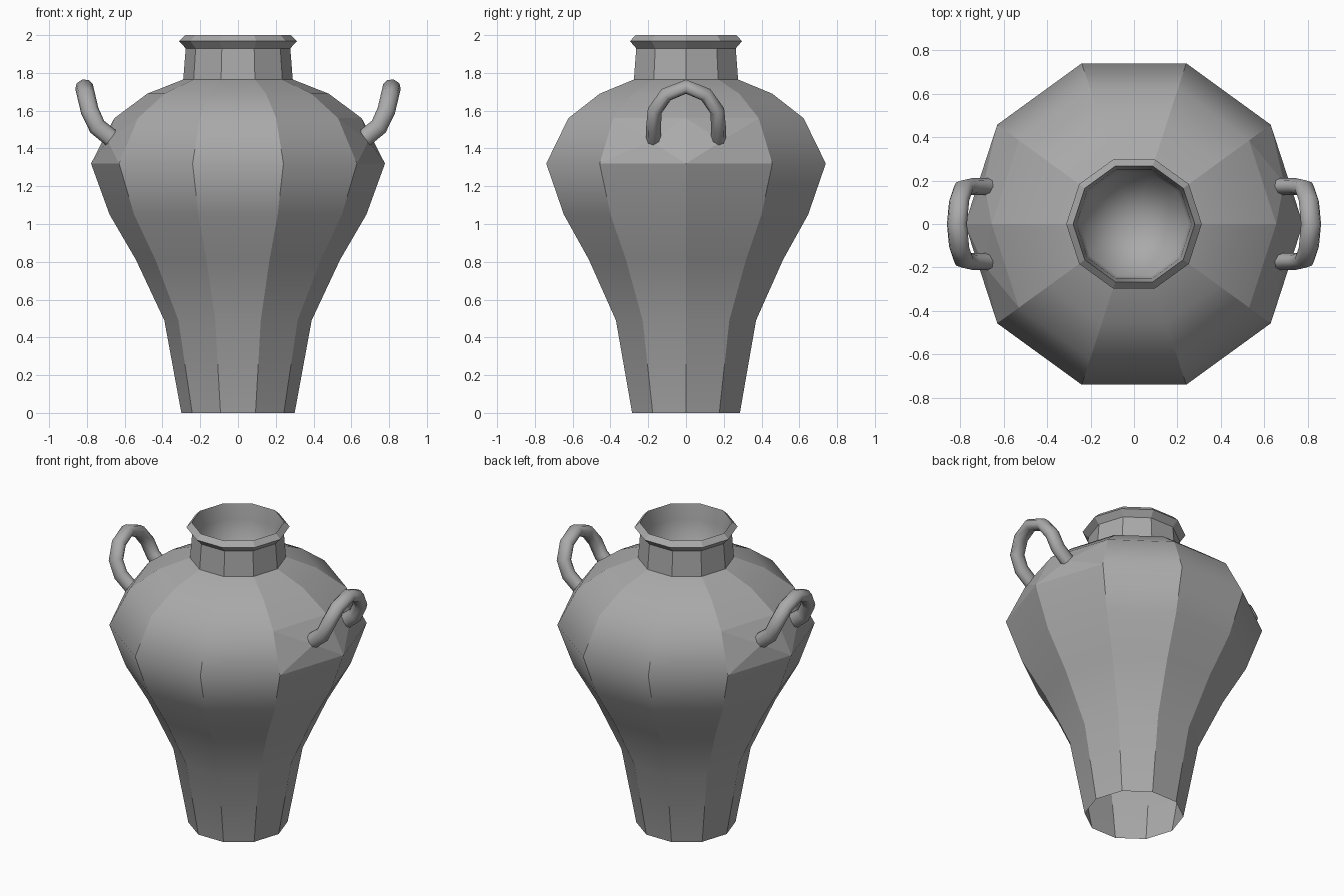
import bpy, bmesh, math
from mathutils import Vector

cube = bpy.data.objects.get("Cube")
if cube:
    bpy.data.objects.remove(cube)

SIDES = 10

clay = bpy.data.materials.new("grey_clay")
clay.use_nodes = True
grey = (0.4, 0.4, 0.4, 1)
clay.diffuse_color = grey
bsdf = next(n for n in clay.node_tree.nodes if n.type == 'BSDF_PRINCIPLED')
bsdf.inputs["Base Color"].default_value = grey
bsdf.inputs["Roughness"].default_value = 0.8


def finish(bm, name):
    mesh = bpy.data.meshes.new(name)
    bm.to_mesh(mesh)
    bm.free()
    mesh.materials.append(clay)
    ob = bpy.data.objects.new(name, mesh)
    bpy.context.collection.objects.link(ob)
    return ob


def lathe(profile):
    """Rings of (radius, height) joined by quads, listed bottom to top."""
    bm = bmesh.new()
    rings = []
    for r, z in profile:
        rings.append([bm.verts.new((r * math.cos(a), r * math.sin(a), z))
                      for a in (math.tau * i / SIDES for i in range(SIDES))])
    for low, high in zip(rings, rings[1:]):
        for i in range(SIDES):
            j = (i + 1) % SIDES
            bm.faces.new((low[i], low[j], high[j], high[i])).smooth = True
    return bm, rings


# Outer wall: open foot, body, shoulder, neck and flared lip
outer = [(0.30, 0), (0.39, 0.49), (0.54, 0.81), (0.68, 1.05), (0.778, 1.32),
         (0.655, 1.56), (0.48, 1.69), (0.29, 1.765), (0.277, 1.93),
         (0.312, 1.968), (0.28, 2.0)]
bm, rings = lathe(outer)
widest, shoulder = rings[4], rings[5]
for e in bm.edges:
    a, b = e.verts
    level = abs(a.co.z - b.co.z) < 1e-4
    # Upright corners and the neck and lip rings are crisp
    if not level or a.co.z > 1.75:
        e.smooth = False
    # The ridge under each handle is crisp too
    elif a in widest and abs(a.co.x + b.co.x) > 1.3:
        e.smooth = False

# Raise a peak on the shoulder faces where the handles root
roots = [f for f in bm.faces
         if all(v in widest or v in shoulder for v in f.verts)
         and abs(f.calc_center_median().x) > 0.6]
for v in bmesh.ops.poke(bm, faces=roots)["verts"]:
    v.co = (math.copysign(0.69, v.co.x), math.copysign(0.19, v.co.y), 1.44)
    for f in v.link_faces:
        f.smooth = False
finish(bm, "vase_body")

# Inner wall of the neck, closed by a hollow floor
inner = [(0.28, 2.0), (0.265, 1.9), (0.25, 1.72)]
bm, rings = lathe(inner)
tip = bm.verts.new((0, 0, 1.55))
for i in range(SIDES):
    j = (i + 1) % SIDES
    bm.faces.new((rings[-1][i], rings[-1][j], tip)).smooth = True
for f in bm.faces:
    f.normal_update()
    c = f.calc_center_median()
    if f.normal.dot(Vector((-c.x, -c.y, 0.2))) < 0:
        f.normal_flip()
finish(bm, "vase_mouth")

# Loop handles: an eight sided tube swept along an arch leaning outward
half = [(0.64, 0.172, 1.43), (0.745, 0.172, 1.515), (0.785, 0.165, 1.60),
        (0.805, 0.105, 1.685)]
path = half + [(0.815, 0, 1.727)] + [(x, -y, z) for x, y, z in half[::-1]]


def handle(name, side):
    bm = bmesh.new()
    pts = [Vector(p) for p in path]
    rings = []
    for k, p in enumerate(pts):
        t = (pts[min(k + 1, len(pts) - 1)] - pts[max(k - 1, 0)]).normalized()
        lean = Vector((0.96, 0, -0.28))
        u = (lean - t * lean.dot(t)).normalized()
        w = t.cross(u)
        rings.append([bm.verts.new(p + u * 0.048 * math.cos(a) + w * 0.039 * math.sin(a))
                      for a in (math.tau * i / 8 for i in range(8))])
    for low, high in zip(rings, rings[1:]):
        for i in range(8):
            j = (i + 1) % 8
            bm.faces.new((low[i], low[j], high[j], high[i])).smooth = True
    for v in bm.verts:
        v.co.x *= side
    bmesh.ops.recalc_face_normals(bm, faces=bm.faces[:])
    finish(bm, name)


handle("left_handle", 1)
handle("right_handle", -1)
